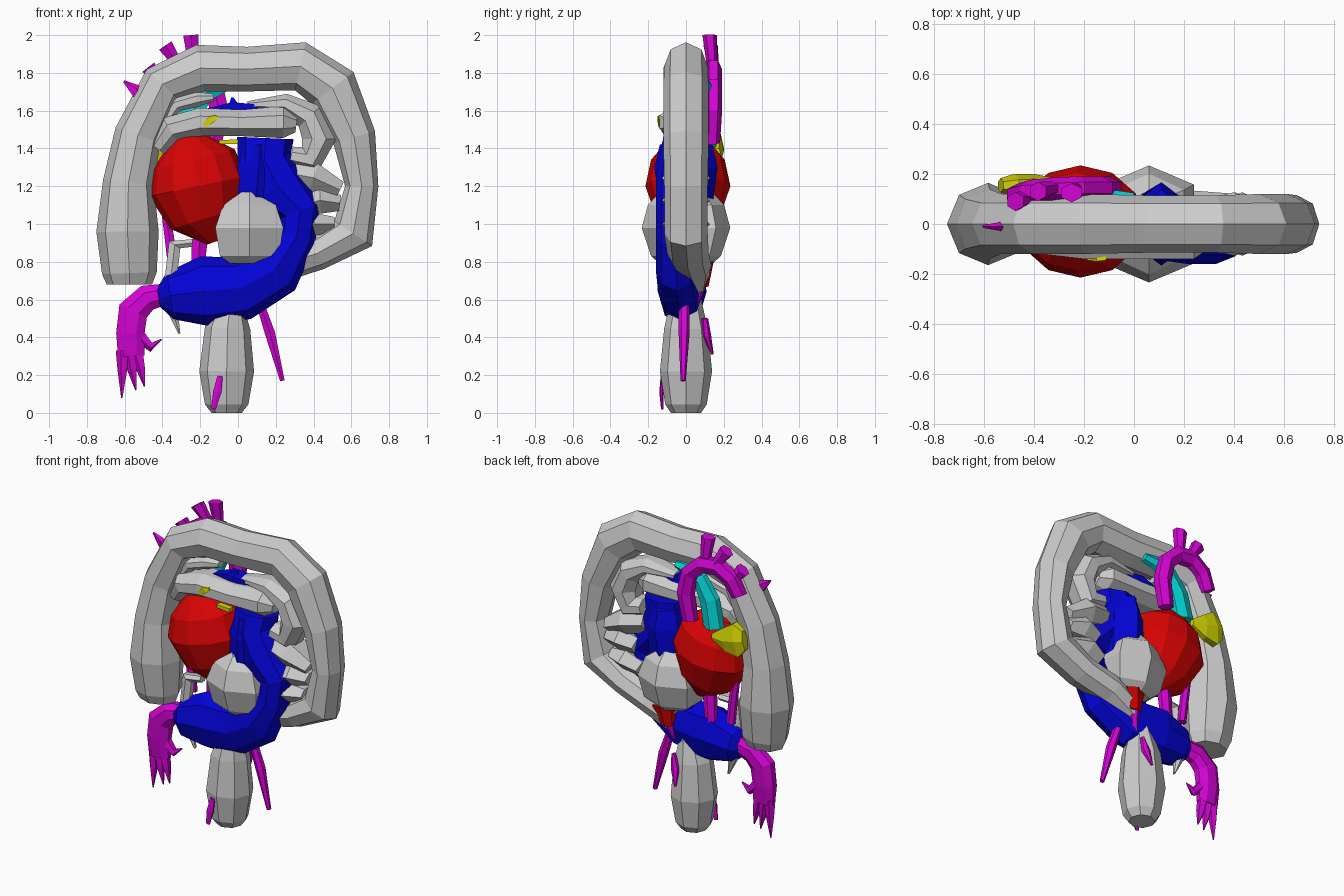
import bpy, bmesh, math
from mathutils import Vector


def material(name, r, g, b):
    m = bpy.data.materials.new(name)
    m.diffuse_color = (r, g, b, 1)
    return m


HI, LO = 0.68, 0.001
GRAY = material("gray", 0.6, 0.6, 0.6)
RED = material("red", HI, LO, LO)
BLUE = material("blue", LO, LO, HI)
MAGENTA = material("magenta", HI, LO, HI)
TEAL = material("teal", LO, HI, HI)
YELLOW = material("yellow", HI, HI, LO)


def finish(name, bm, mat):
    bmesh.ops.recalc_face_normals(bm, faces=bm.faces)
    me = bpy.data.meshes.new(name)
    bm.to_mesh(me)
    bm.free()
    me.materials.append(mat)
    ob = bpy.data.objects.new(name, me)
    bpy.context.collection.objects.link(ob)
    return ob


def tube(name, mat, pts, sides=8, half=True):
    """Faceted tube; each point is (x, y, z, radius in the xz plane, radius in y)."""
    bm = bmesh.new()
    rings = []
    grow = 1 / math.cos(math.pi / sides) if half else 1
    for i, (x, y, z, r, ry) in enumerate(pts):
        a, b = pts[max(i - 1, 0)], pts[min(i + 1, len(pts) - 1)]
        t = Vector((b[0] - a[0], 0, b[2] - a[2])).normalized()
        n = Vector((-t.z, 0, t.x))
        ring = []
        for k in range(sides):
            ang = 2 * math.pi * (k + 0.5 * half) / sides
            p = Vector((x, y, z)) + n * (r * grow * math.cos(ang))
            p.y += ry * grow * math.sin(ang)
            ring.append(bm.verts.new(p))
        rings.append(ring)
    for p, q in zip(rings, rings[1:]):
        for k in range(sides):
            j = (k + 1) % sides
            bm.faces.new((p[k], p[j], q[j], q[k]))
    bm.faces.new(rings[0])
    bm.faces.new(rings[-1][::-1])
    return finish(name, bm, mat)


# Large outer arch, running from the left foot over and round to the lower middle
tube("outer_arch", GRAY, [
    (-0.575, 0, 0.68, 0.12, 0.10), (-0.575, 0, 0.74, 0.145, 0.13),
    (-0.585, 0, 0.96, 0.165, 0.165), (-0.58, 0, 1.22, 0.135, 0.14),
    (-0.53, 0, 1.47, 0.125, 0.12), (-0.40, 0, 1.74, 0.115, 0.12),
    (-0.20, 0, 1.825, 0.125, 0.12), (0.05, 0, 1.82, 0.118, 0.115),
    (0.33, 0, 1.835, 0.13, 0.115), (0.50, 0, 1.72, 0.14, 0.12),
    (0.615, 0, 1.46, 0.115, 0.12), (0.655, 0, 1.2, 0.088, 0.115),
    (0.61, 0, 0.95, 0.12, 0.115), (0.42, 0.01, 0.845, 0.09, 0.11),
    (0.22, 0.035, 0.78, 0.09, 0.10), (0.05, 0.035, 0.70, 0.09, 0.08)], 8, False)

# Lower stem
tube("lower_stem", GRAY, [
    (-0.06, 0, 0.0, 0.08, 0.08), (-0.06, 0, 0.045, 0.115, 0.11),
    (-0.06, 0, 0.22, 0.145, 0.138), (-0.055, 0, 0.45, 0.12, 0.115),
    (-0.04, 0, 0.58, 0.07, 0.085), (0, 0, 0.72, 0.06, 0.07)], half=False)

# Cross bar and folds inside the arch
tube("cross_bar", GRAY, [
    (-0.43, -0.01, 1.40, 0.05, 0.06), (-0.36, -0.02, 1.5, 0.07, 0.10),
    (-0.20, -0.02, 1.54, 0.075, 0.12), (0.02, -0.02, 1.535, 0.07, 0.12),
    (0.24, -0.02, 1.54, 0.085, 0.12), (0.31, -0.02, 1.53, 0.045, 0.07)])
tube("left_fold", GRAY, [
    (-0.42, 0, 1.50, 0.03, 0.05), (-0.33, 0, 1.63, 0.04, 0.06),
    (-0.22, 0.01, 1.66, 0.04, 0.05), (-0.13, 0.01, 1.67, 0.02, 0.03)])
tube("upper_fold", GRAY, [
    (0.05, 0.01, 1.63, 0.02, 0.05), (0.25, 0, 1.64, 0.05, 0.09),
    (0.38, 0, 1.57, 0.08, 0.10), (0.43, 0, 1.45, 0.09, 0.10),
    (0.38, 0, 1.34, 0.08, 0.09), (0.28, 0, 1.36, 0.05, 0.08)])
for i, (x0, z0, x1, z1, r) in enumerate([
        (0.26, 1.27, 0.54, 1.18, 0.078), (0.33, 1.10, 0.54, 1.11, 0.07),
        (0.30, 0.96, 0.51, 1.00, 0.062)]):
    xm, zm = (x0 + x1) / 2, (z0 + z1) / 2
    tube(f"side_fold_{i + 1}", GRAY, [
        (x0, 0, z0, r * 0.8, 0.08), (xm, 0, zm + 0.02, r, 0.11),
        (x1, 0, z1, r * 0.6, 0.07)], 6)

# Faceted central knob, wide in depth, with its side corners pushed outward
knob = tube("central_knob", GRAY, [
    (0.06, 0, 0.79, 0.10, 0.12), (0.06, 0, 0.83, 0.155, 0.16),
    (0.06, 0, 0.98, 0.18, 0.203), (0.06, 0, 1.10, 0.14, 0.175),
    (0.06, 0, 1.17, 0.04, 0.12)], 6)
for v in knob.data.vertices:
    if abs(v.co.x - 0.06) > 0.01:
        v.co.y *= 1.35

# Red bulb, leaning toward the upper left
tube("red_bulb", RED, [
    (-0.125, 0.01, 0.905, 0.04, 0.05), (-0.17, 0.01, 1.03, 0.195, 0.165),
    (-0.215, 0.01, 1.20, 0.262, 0.225), (-0.235, 0.01, 1.34, 0.225, 0.195),
    (-0.28, 0.01, 1.46, 0.085, 0.09)], 12, False)

# Blue body: a broad band curling from lower left up round the right
tube("blue_band", BLUE, [
    (-0.42, -0.02, 0.61, 0.05, 0.05), (-0.36, -0.02, 0.62, 0.125, 0.11),
    (-0.18, -0.02, 0.645, 0.185, 0.13), (0.02, -0.03, 0.66, 0.17, 0.12),
    (0.20, -0.05, 0.76, 0.15, 0.11), (0.31, -0.055, 0.93, 0.105, 0.105),
    (0.33, -0.055, 1.07, 0.115, 0.105), (0.21, -0.04, 1.20, 0.155, 0.12),
    (0.14, -0.02, 1.34, 0.145, 0.13), (0.145, -0.01, 1.455, 0.15, 0.11)], 8, False)
tube("blue_core", BLUE, [
    (0.08, -0.03, 0.70, 0.15, 0.08), (0.08, 0, 1.0, 0.14, 0.11),
    (0.11, 0, 1.30, 0.11, 0.145), (0.11, 0, 1.42, 0.08, 0.12)], 6)
tube("blue_crest", BLUE, [
    (-0.17, 0.0, 1.60, 0.01, 0.03), (-0.03, 0, 1.615, 0.03, 0.05),
    (0.08, 0, 1.61, 0.025, 0.05), (0.18, 0, 1.60, 0.01, 0.03)], 4)
tube("blue_crest_tip", BLUE, [
    (-0.02, 0, 1.60, 0.04, 0.03), (-0.03, 0, 1.67, 0.006, 0.01)], 4)

# Teal strap behind the arch
tube("teal_strap", TEAL, [
    (0.0, 0.09, 1.745, 0.02, 0.03), (-0.07, 0.10, 1.735, 0.035, 0.03),
    (-0.18, 0.105, 1.69, 0.05, 0.03), (-0.25, 0.11, 1.58, 0.06, 0.035),
    (-0.285, 0.115, 1.41, 0.06, 0.04)], 6)

# Yellow pod and small yellow slivers
tube("yellow_pod", YELLOW, [
    (-0.31, 0.165, 1.38, 0.02, 0.015), (-0.40, 0.16, 1.385, 0.075, 0.035),
    (-0.48, 0.155, 1.40, 0.105, 0.04), (-0.535, 0.155, 1.41, 0.06, 0.025)], 6)
tube("yellow_sliver", YELLOW, [
    (-0.18, -0.135, 1.52, 0.012, 0.01), (-0.14, -0.14, 1.555, 0.02, 0.01),
    (-0.11, -0.135, 1.565, 0.01, 0.01)], 4)
tube("yellow_strip", YELLOW, [
    (-0.10, -0.06, 1.435, 0.01, 0.02), (0.0, -0.07, 1.435, 0.012, 0.02)], 4)

# Magenta hook at the back with its branches
tube("hook", MAGENTA, [
    (-0.13, 0.14, 1.43, 0.045, 0.035), (-0.10, 0.145, 1.60, 0.05, 0.04),
    (-0.13, 0.145, 1.74, 0.05, 0.04), (-0.22, 0.145, 1.82, 0.05, 0.04),
    (-0.33, 0.14, 1.83, 0.05, 0.04), (-0.42, 0.13, 1.77, 0.05, 0.04),
    (-0.47, 0.12, 1.67, 0.045, 0.035)], 6)
for i, (x0, z0, x1, z1, y) in enumerate([
        (-0.235, 1.83, -0.25, 2.0, 0.125), (-0.32, 1.85, -0.385, 1.945, 0.13),
        (-0.42, 1.76, -0.475, 1.83, 0.09)]):
    tube(f"hook_branch_{i + 1}", MAGENTA, [
        (x0, y + 0.015, z0, 0.025, 0.025), (x1, y, z1, 0.04, 0.033)], 6)
tube("side_sprig", MAGENTA, [
    (-0.52, -0.01, 1.66, 0.02, 0.015), (-0.545, -0.01, 1.71, 0.028, 0.015),
    (-0.605, -0.01, 1.755, 0.005, 0.005)], 5)

# Magenta hanging strips
tube("strip_long", MAGENTA, [
    (-0.19, 0.03, 1.02, 0.035, 0.03), (-0.205, 0.04, 0.88, 0.04, 0.03),
    (-0.22, 0.05, 0.64, 0.03, 0.02)], 6)
tube("strip_short", MAGENTA, [
    (-0.385, 0.03, 1.06, 0.02, 0.02), (-0.365, 0.03, 0.94, 0.025, 0.02),
    (-0.345, 0.03, 0.77, 0.025, 0.02)], 6)

# Thin gray hanger beside the left foot
tube("gray_hanger", GRAY, [
    (-0.24, -0.02, 0.90, 0.02, 0.03), (-0.335, -0.03, 0.89, 0.035, 0.03),
    (-0.355, -0.03, 0.72, 0.032, 0.03), (-0.35, 0, 0.55, 0.03, 0.03),
    (-0.31, 0, 0.42, 0.005, 0.01)], 6)

# Magenta hand: arm, then tapering fingers
tube("hand_arm", MAGENTA, [
    (-0.38, 0, 0.63, 0.055, 0.04), (-0.48, 0, 0.61, 0.07, 0.05),
    (-0.555, 0, 0.54, 0.08, 0.05), (-0.57, 0, 0.42, 0.075, 0.045),
    (-0.565, 0, 0.30, 0.07, 0.03)], 8)
for i, (x0, z0, xm, zm, x1, z1) in enumerate([
        (-0.61, 0.33, -0.61, 0.22, -0.615, 0.08),
        (-0.57, 0.32, -0.56, 0.23, -0.54, 0.12),
        (-0.535, 0.33, -0.515, 0.24, -0.495, 0.14),
        (-0.52, 0.41, -0.46, 0.35, -0.405, 0.39)]):
    tube(f"finger_{i + 1}", MAGENTA, [
        (x0, 0, z0, 0.03, 0.025), (xm, 0, zm, 0.022, 0.02),
        (x1, 0, z1, 0.003, 0.003)], 5)

# Magenta spikes around the stem
for name, pts in {
    "right_spike": [(0.11, -0.01, 0.60, 0.02, 0.025), (0.17, -0.01, 0.42, 0.027, 0.025),
                    (0.235, -0.015, 0.17, 0.012, 0.012)],
    "front_spike": [(-0.095, -0.125, 0.195, 0.014, 0.008), (-0.11, -0.13, 0.11, 0.022, 0.01),
                    (-0.13, -0.125, 0.02, 0.012, 0.006)],
    "back_spike": [(0.02, 0.10, 0.50, 0.01, 0.015), (0.0, 0.11, 0.41, 0.025, 0.02),
                   (-0.02, 0.14, 0.31, 0.006, 0.006)],
    "red_link": [(0.03, 0.04, 0.56, 0.02, 0.02), (0.07, 0.08, 0.69, 0.035, 0.03)],
}.items():
    tube(name, MAGENTA, pts, 6)

# Red plug above the back link
tube("red_plug", RED, [
    (0.07, 0.085, 0.67, 0.04, 0.03), (0.09, 0.10, 0.80, 0.07, 0.04)], 6)
